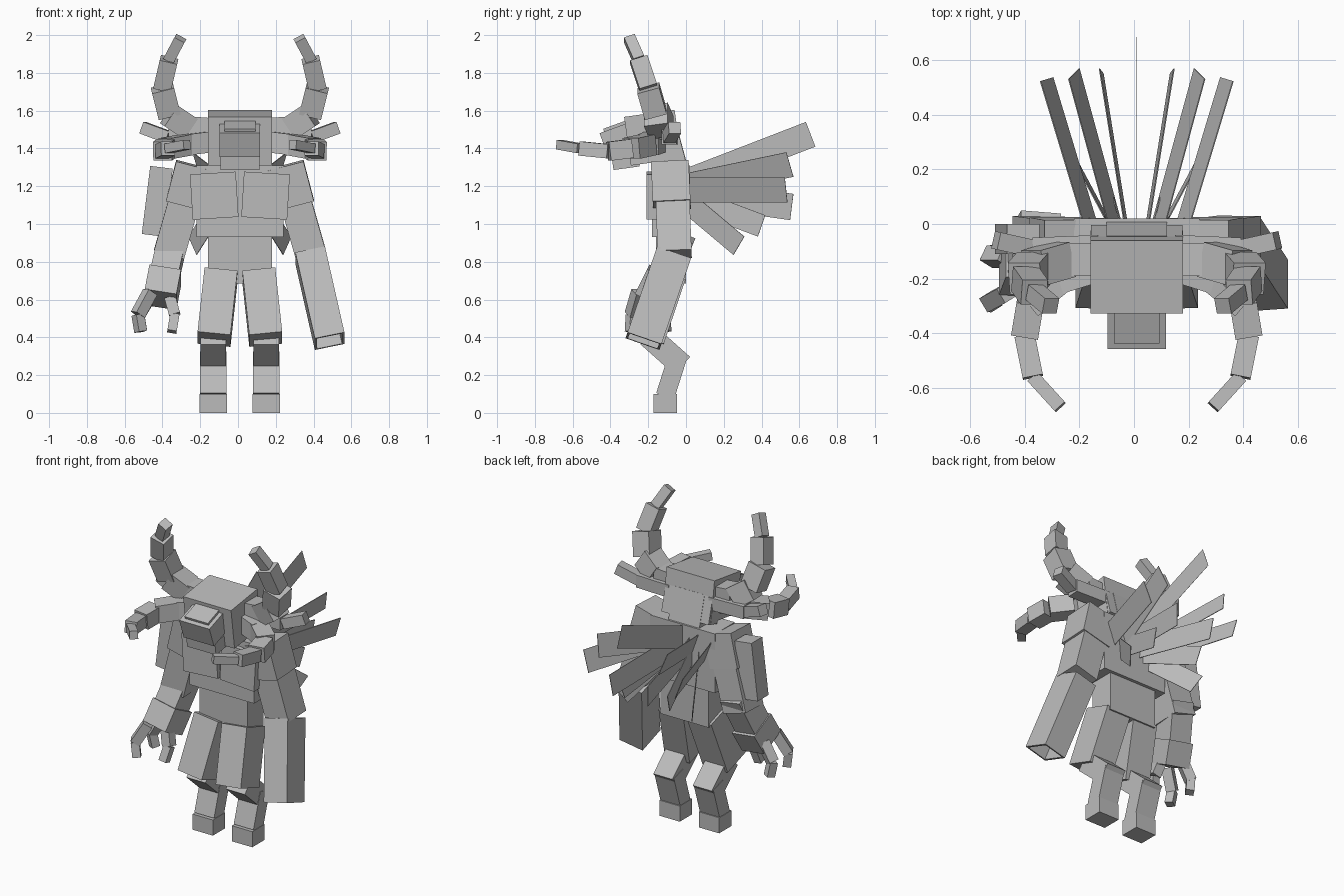
import bpy
import bmesh
from math import radians
from mathutils import Vector, Matrix

cube = bpy.data.objects.get("Cube")
if cube:
    bpy.data.objects.remove(cube, do_unlink=True)

grey = bpy.data.materials.new("plain_grey")
grey.use_nodes = True
COLOUR = (0.5, 0.5, 0.5, 1)
grey.diffuse_color = COLOUR
grey.node_tree.nodes["Principled BSDF"].inputs["Base Color"].default_value = COLOUR

OFFSET = Vector((0.01, 0, 0))  # the body axis sits slightly off centre


def finish(name, bm, matrix):
    bm.transform(Matrix.Translation(OFFSET) @ matrix)
    mesh = bpy.data.meshes.new(name)
    bm.to_mesh(mesh)
    bm.free()
    mesh.materials.append(grey)
    obj = bpy.data.objects.new(name, mesh)
    bpy.context.collection.objects.link(obj)
    return obj


def block(size):
    bm = bmesh.new()
    bmesh.ops.create_cube(bm, size=1)
    bmesh.ops.scale(bm, vec=size, verts=bm.verts)
    bm.normal_update()
    return bm


def box(name, centre, size, tilt=0, roll=0):
    """Block tilted forward about x and rolled about y, in degrees."""
    turn = Matrix.Rotation(radians(tilt), 4, 'X') @ Matrix.Rotation(radians(roll), 4, 'Y')
    return finish(name, block(size), Matrix.Translation(centre) @ turn)


def beam(name, start, end, width, depth, hint=(1, 0, 0), hollow=0):
    """Block running from start to end, its width lying along the hint."""
    a, b = Vector(start), Vector(end)
    axis = (b - a).normalized()
    side = Vector(hint)
    side = (side - axis * side.dot(axis)).normalized()
    third = axis.cross(side)
    turn = Matrix((side, third, axis)).transposed().to_4x4()
    bm = block((width, depth, (b - a).length))
    if hollow:
        # A flat rim first, then straight inner walls
        mouth = max(bm.faces, key=lambda f: f.calc_center_median().z)
        for thickness in (0.018, 0.001):
            bmesh.ops.inset_region(bm, faces=[mouth], thickness=thickness)
        bmesh.ops.translate(bm, verts=mouth.verts, vec=(0, 0, -hollow))
    return finish(name, bm, Matrix.Translation((a + b) / 2) @ turn)


def chain(name, side, points, widths, hint):
    """Run of square blocks along a path, mirrored by side."""
    path = [(side * x, y, z) for x, y, z in points]
    for i, w in enumerate(widths):
        beam(f"{name}_{i + 1}", path[i], path[i + 1], w, w, hint)


# Head and torso
box("head", (0, -0.176, 1.457), (0.34, 0.27, 0.26), 8)
box("nape", (0, -0.08, 1.455), (0.335, 0.09, 0.26), 15)
box("snout", (0, -0.364, 1.443), (0.215, 0.15, 0.135), 20)
box("snout_bridge", (0, -0.372, 1.512), (0.165, 0.13, 0.03), 20)
box("jaw", (0, -0.32, 1.335), (0.205, 0.14, 0.08), 8)
box("neck", (0, -0.05, 1.39), (0.22, 0.07, 0.22), 15)
box("chest", (0, -0.08, 1.12), (0.46, 0.20, 0.38))
box("waist", (0, -0.08, 0.82), (0.34, 0.16, 0.27))

for s, label in ((1, "left"), (-1, "right")):
    box(f"{label}_chest_plate", (s * 0.136, -0.155, 1.15), (0.243, 0.11, 0.24), 0, s * 3.5)

    # Horns and ears
    chain(f"{label}_tall_horn", s,
          [(.14, -.13, 1.5), (.27, -.13, 1.51), (.375, -.16, 1.58),
           (.41, -.2, 1.72), (.375, -.25, 1.87), (.315, -.3, 1.983)],
          (.12, .13, .12, .095, .06), (0, 1, 0))
    chain(f"{label}_forward_horn", s,
          [(.12, -.15, 1.44), (.28, -.2, 1.42), (.39, -.29, 1.4),
           (.41, -.41, 1.385), (.38, -.56, 1.4), (.28, -.67, 1.42)],
          (.11, .11, .1, .075, .05), (0, 0, 1))
    chain(f"{label}_ear", s,
          [(.14, -.08, 1.46), (.38, -.09, 1.46), (.515, -.06, 1.51)],
          (.08, .065), (0, 0, 1))

    # Upper arms
    beam(f"{label}_shoulder", (s * .24, -.085, 1.31), (s * .295, -.075, 1.1), .2, .2)
    beam(f"{label}_upper_arm", (s * .295, -.07, 1.12), (s * .375, -.06, .84), .165, .18)

    # Legs
    beam(f"{label}_thigh", (s * .1, -.1, .73), (s * .137, -.215, .39), .175, .2)
    beam(f"{label}_shank", (s * .14, -.2, .41), (s * .14, -.02, .25), .135, .125)
    beam(f"{label}_ankle", (s * .14, -.04, .31), (s * .14, -.11, .09), .14, .1)
    box(f"{label}_foot", (s * .14, -.11, .05), (.145, .125, .1))

    # Wing blades: root, tip, width, outward lean
    blades = [((.08, 0, 1.2), (.23, .55, 1.315), .14, .3),
              ((.17, 0, 1.18), (.33, .53, 1.18), .14, .35),
              ((.04, 0, 1.17), (.13, .56, 1.09), .14, .1),
              ((.06, 0, 1.14), (.165, .4, .99), .12, .1),
              ((.1, 0, 1.12), (.25, .28, .885), .12, .45)]
    for i, (root, tip, w, lean) in enumerate(blades):
        beam(f"{label}_wing_blade_{i + 1}", (s * root[0], *root[1:]),
             (s * tip[0], *tip[1:]), .004, w, (s, 0, -lean))

beam("centre_wing_blade", (0, 0, 1.22), (0, .66, 1.475), .001, .14)

# Left sleeve with an open cuff
beam("left_sleeve", (.372, -.068, .835), (.475, -.225, .38), .16, .19, hollow=.2)

# Right forearm, hand and shoulder guard
beam("right_forearm", (-.35, -.03, .94), (-.4, -.12, .72), .15, .16)
beam("right_cuff", (-.395, -.115, .73), (-.42, -.18, .6), .17, .19)
chain("right_front_finger", -1, [(.475, -.25, .64), (.54, -.285, .52), (.525, -.29, .43)],
      (.06, .05), (-.5, .8, 0))
chain("right_back_finger", -1, [(.475, -.12, .63), (.54, -.12, .52), (.525, -.11, .43)],
      (.06, .05), (.5, .8, 0))
chain("right_thumb", -1, [(.37, -.2, .61), (.345, -.22, .52), (.36, -.25, .43)],
      (.06, .05), (0, 1, 0))
beam("right_shoulder_guard", (-.415, -.055, 1.3), (-.46, -.055, .94), .12, .11)
